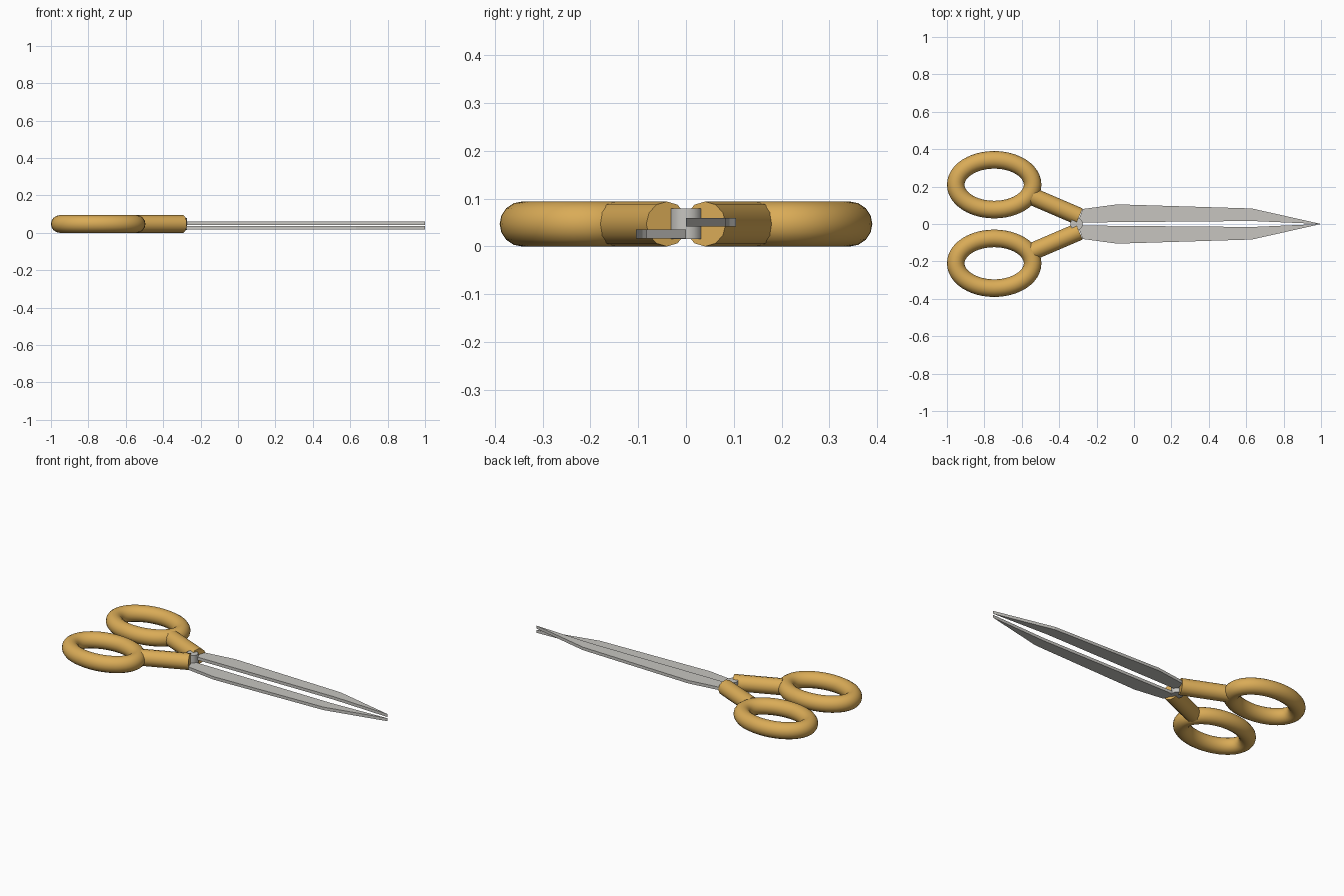
import bpy, bmesh, math
from mathutils import Vector

if "Cube" in bpy.data.objects:
    bpy.data.objects.remove(bpy.data.objects["Cube"])


def material(name, rgb):
    m = bpy.data.materials.new(name)
    m.diffuse_color = (*rgb, 1)
    m.use_nodes = True
    m.node_tree.nodes["Principled BSDF"].inputs["Base Color"].default_value = m.diffuse_color
    return m


ORANGE = material("warm_orange", (0.70, 0.41, 0.095))
STEEL = material("light_grey_steel", (0.57, 0.56, 0.53))
TUBE = 0.047  # handle tube radius, also its centre height


def finish(name, bm, mat, angle=35):
    bmesh.ops.recalc_face_normals(bm, faces=bm.faces[:])
    me = bpy.data.meshes.new(name)
    bm.to_mesh(me)
    bm.free()
    me.materials.append(mat)
    me.polygons.foreach_set("use_smooth", [True] * len(me.polygons))
    me.set_sharp_from_angle(angle=math.radians(angle))
    ob = bpy.data.objects.new(name, me)
    bpy.context.collection.objects.link(ob)
    return ob


def oval_ring(name, centre, a, b, r, n=48, sides=16):
    """Round tube swept along an ellipse."""
    bm = bmesh.new()
    rings = []
    for i in range(n):
        t = math.tau * i / n
        p = centre + Vector((a * math.cos(t), b * math.sin(t), 0))
        out = Vector((b * math.cos(t), a * math.sin(t), 0)).normalized()
        rings.append([bm.verts.new(p + out * r * math.cos(u) + Vector((0, 0, r * math.sin(u))))
                      for u in (math.tau * k / sides for k in range(sides))])
    for i in range(n):
        r0, r1 = rings[i], rings[(i + 1) % n]
        for k in range(sides):
            j = (k + 1) % sides
            bm.faces.new((r0[k], r1[k], r1[j], r0[j]))
    return finish(name, bm, ORANGE)


def rod(name, start, end, r, mat, sides):
    """Capped cylinder between two points."""
    bm = bmesh.new()
    d = end - start
    bmesh.ops.create_cone(bm, cap_ends=True, segments=sides, radius1=r, radius2=r, depth=d.length)
    rot = d.to_track_quat('Z', 'Y').to_matrix().to_4x4()
    bmesh.ops.transform(bm, matrix=rot, verts=bm.verts)
    bmesh.ops.translate(bm, vec=(start + end) / 2, verts=bm.verts)
    return finish(name, bm, mat)


def blade(name, side, z0, z1):
    """Flat pointed plate extruded upward."""
    outline = [(-0.30, 0.008), (-0.275, 0.08), (-0.09, 0.105), (0.63, 0.083),
               (1.0, 0.0), (0.63, 0.016)]
    bm = bmesh.new()
    face = bm.faces.new([bm.verts.new((x, y * side, z0)) for x, y in outline])
    ext = bmesh.ops.extrude_face_region(bm, geom=[face], use_keep_orig=True)
    top = [v for v in ext["geom"] if isinstance(v, bmesh.types.BMVert)]
    bmesh.ops.translate(bm, vec=(0, 0, z1 - z0), verts=top)
    return finish(name, bm, STEEL, 10)


# Finger loops, handle arms and blades, one set per side
for label, s, z0, z1 in (("left", 1, 0.042, 0.060), ("right", -1, 0.017, 0.035)):
    oval_ring(label + "_finger_loop", Vector((-0.7475, 0.21 * s, TUBE)), 0.2055, 0.133, TUBE)
    rod(label + "_handle_arm", Vector((-0.543, 0.147 * s, TUBE)),
        Vector((-0.293, 0.04 * s, TUBE)), TUBE, ORANGE, 12)
    blade(label + "_blade", s, z0, z1)

# Pivot screw
rod("pivot_screw", Vector((-0.307, 0, 0.016)), Vector((-0.307, 0, 0.079)), 0.034, STEEL, 12)
